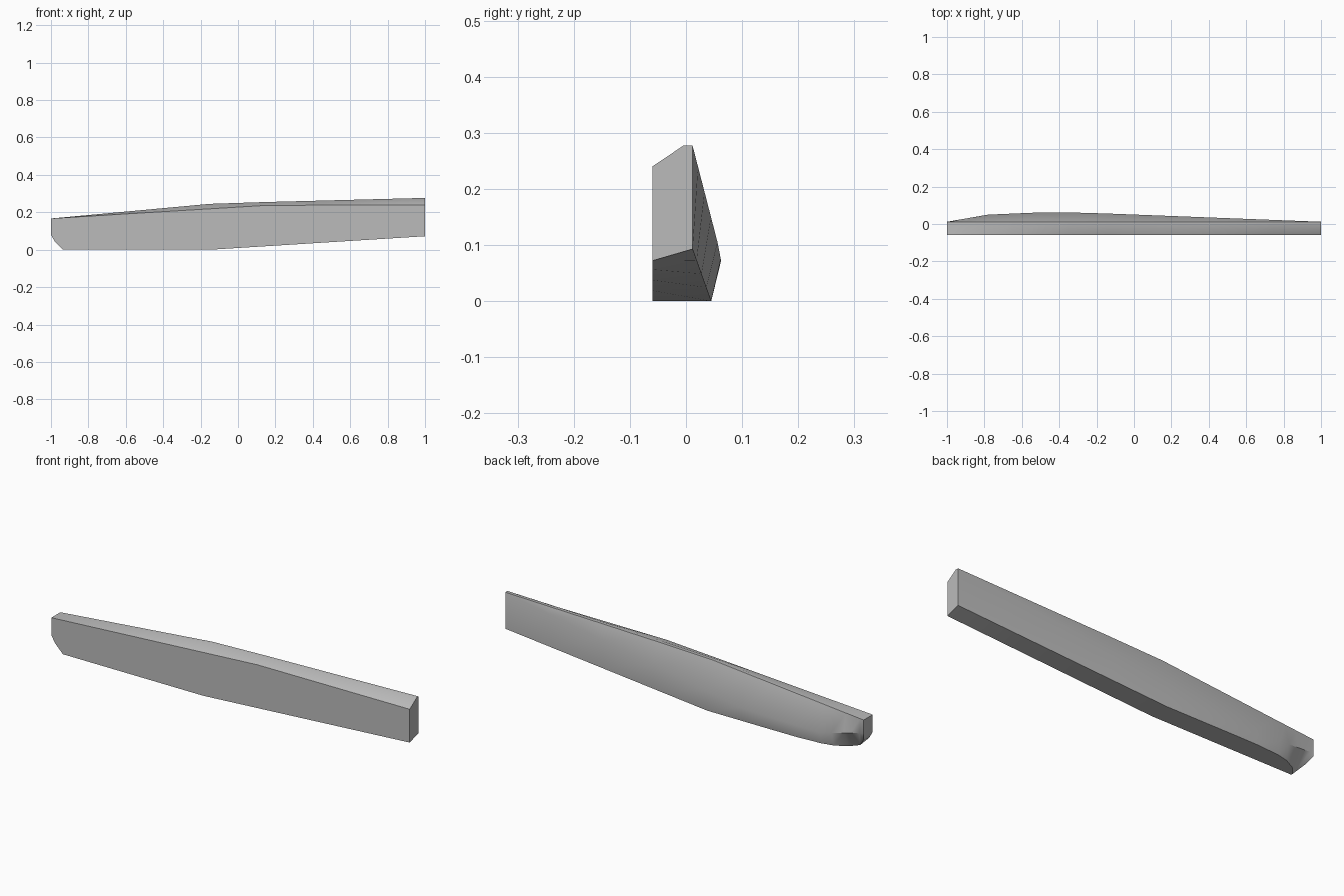
import bpy, bmesh, math

cube = bpy.data.objects.get("Cube")
if cube:
    bpy.data.objects.remove(cube, do_unlink=True)

mat = bpy.data.materials.new("plain grey")
mat.use_nodes = True
grey = (0.5, 0.5, 0.5, 1)
mat.diffuse_color = grey
mat.node_tree.nodes["Principled BSDF"].inputs["Base Color"].default_value = grey


def at(keys, x):
    """Value at x on a broken line of (x, value) points."""
    for (x0, v0), (x1, v1) in zip(keys, keys[1:]):
        if x <= x1:
            return v0 + (v1 - v0) * max(0, x - x0) / (x1 - x0)
    return keys[-1][1]


# Long edges of the bar
FRONT, REAR = -0.06, 0.012
crest = [(-1, 0.167), (-0.12, 0.248), (1, 0.277)]
front_edge = [(-1, 0.167), (0.15, 0.237), (1, 0.24)]
keel = [(-1, 0.08), (-0.98, 0.045), (-0.935, 0), (-0.15, 0), (1, 0.072)]
heel_y = [(-1, REAR), (-0.98, -0.015), (-0.935, -0.05), (-0.9, -0.01), (-0.84, 0.022),
          (-0.75, 0.042), (-0.6, 0.045), (-0.15, 0.045), (1, REAR)]
heel_z = [(-1, 0.085), (-0.98, 0.05), (-0.935, 0), (-0.15, 0), (1, 0.093)]
bulge_y = [(-1, REAR), (-0.78, 0.05), (-0.5, 0.062), (-0.3, 0.062), (1, REAR)]
bulge_z = [(-1, 0.1), (-0.78, 0.06), (-0.35, 0.075), (1, 0.276)]
stations = [-1, -0.98, -0.935, -0.9, -0.84, -0.78, -0.65, -0.5, -0.35, -0.15,
            0.15, 0.45, 0.75, 1]

# Loft the cross-sections from end to end
bm = bmesh.new()
rings = []
for x in stations:
    section = [(FRONT, at(keel, x)), (FRONT, at(front_edge, x)),
               (-0.005, at(crest, x)), (REAR, at(crest, x)),
               (at(bulge_y, x), at(bulge_z, x)), (at(heel_y, x), at(heel_z, x))]
    rings.append([bm.verts.new((x, y, z)) for y, z in section])
for a, b in zip(rings, rings[1:]):
    for i in range(len(a)):
        j = (i + 1) % len(a)
        bm.faces.new((a[i], a[j], b[j], b[i]))
bm.faces.new(rings[0])
bm.faces.new(rings[-1])
bmesh.ops.recalc_face_normals(bm, faces=bm.faces)

mesh = bpy.data.meshes.new("bar")
bm.to_mesh(mesh)
bm.free()
bar = bpy.data.objects.new("bar", mesh)
bpy.context.collection.objects.link(bar)
mesh.materials.append(mat)
bpy.context.view_layer.objects.active = bar
bar.select_set(True)
bpy.ops.object.shade_smooth_by_angle(angle=math.radians(32))
